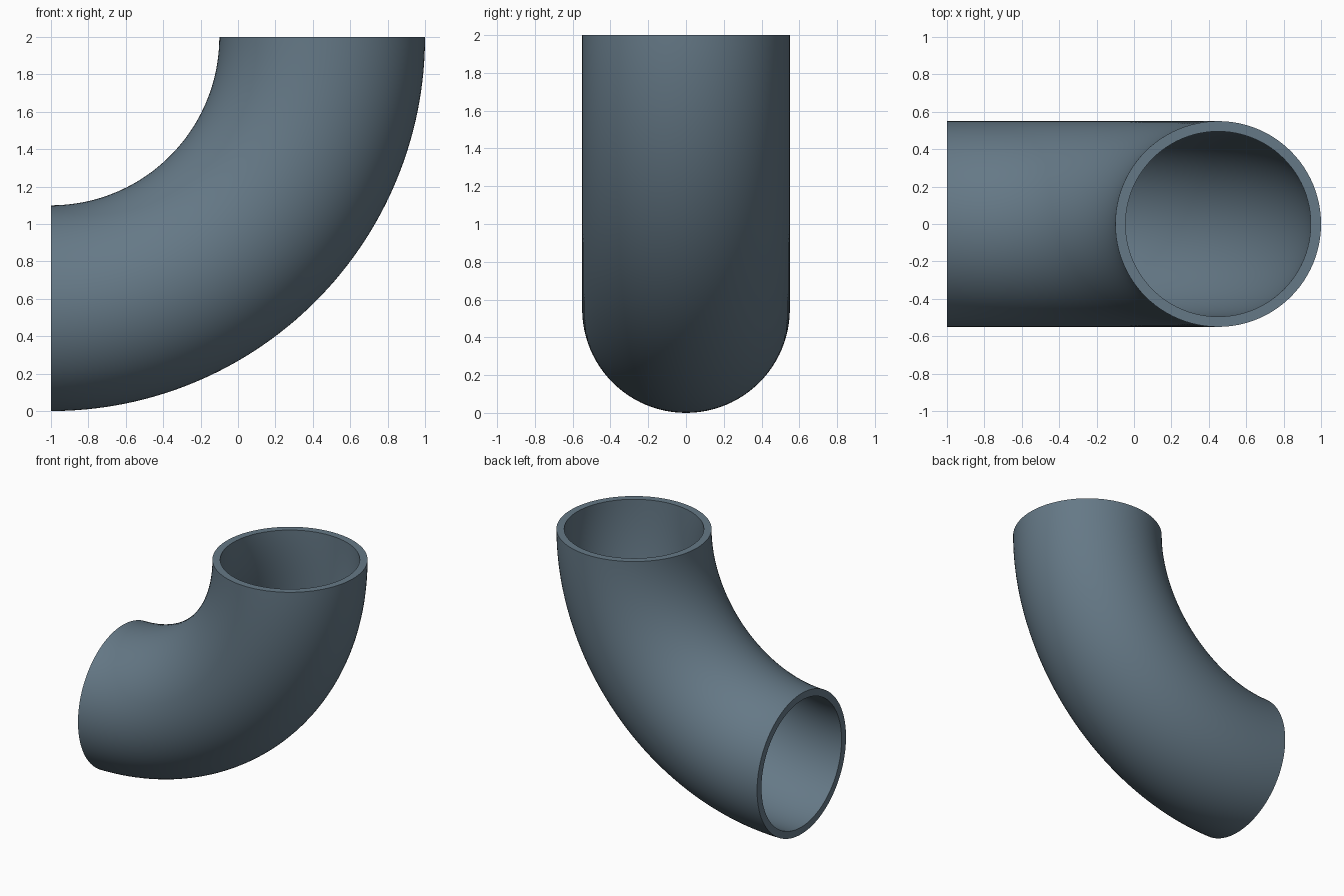
import bpy, bmesh
from math import sin, cos, pi, radians

if "Cube" in bpy.data.objects:
    bpy.data.objects.remove(bpy.data.objects["Cube"])

BEND, OUTER, INNER = 1.45, 0.55, 0.495   # bend radius, pipe radii
SIDES, STEPS = 96, 64


def ring(bm, a, r):
    """Circle of radius r on the bend, a radians along it."""
    verts = []
    for i in range(SIDES):
        t = 2 * pi * i / SIDES
        d = BEND + r * cos(t)
        verts.append(bm.verts.new((-1 + d * sin(a), r * sin(t), 2 - d * cos(a))))
    return verts


# hollow pipe elbow: out along the outside wall, back along the bore
bm = bmesh.new()
angles = [pi / 2 * s / STEPS for s in range(STEPS + 1)]
rings = [ring(bm, a, OUTER) for a in angles]
rings += [ring(bm, a, INNER) for a in reversed(angles)]
for k, lo in enumerate(rings):
    hi = rings[(k + 1) % len(rings)]
    for i in range(SIDES):
        j = (i + 1) % SIDES
        bm.faces.new((lo[i], lo[j], hi[j], hi[i]))
bmesh.ops.recalc_face_normals(bm, faces=bm.faces)
mesh = bpy.data.meshes.new("pipe_elbow")
bm.to_mesh(mesh)
bm.free()

elbow = bpy.data.objects.new("pipe_elbow", mesh)
bpy.context.collection.objects.link(elbow)

# slate colour
slate = bpy.data.materials.new("slate")
slate.diffuse_color = (0.13, 0.19, 0.24, 1)
slate.use_nodes = True
slate.node_tree.nodes["Principled BSDF"].inputs["Base Color"].default_value = slate.diffuse_color
mesh.materials.append(slate)

# smooth walls, crisp rims
bpy.context.view_layer.objects.active = elbow
elbow.select_set(True)
bpy.ops.object.shade_smooth_by_angle(angle=radians(40))
